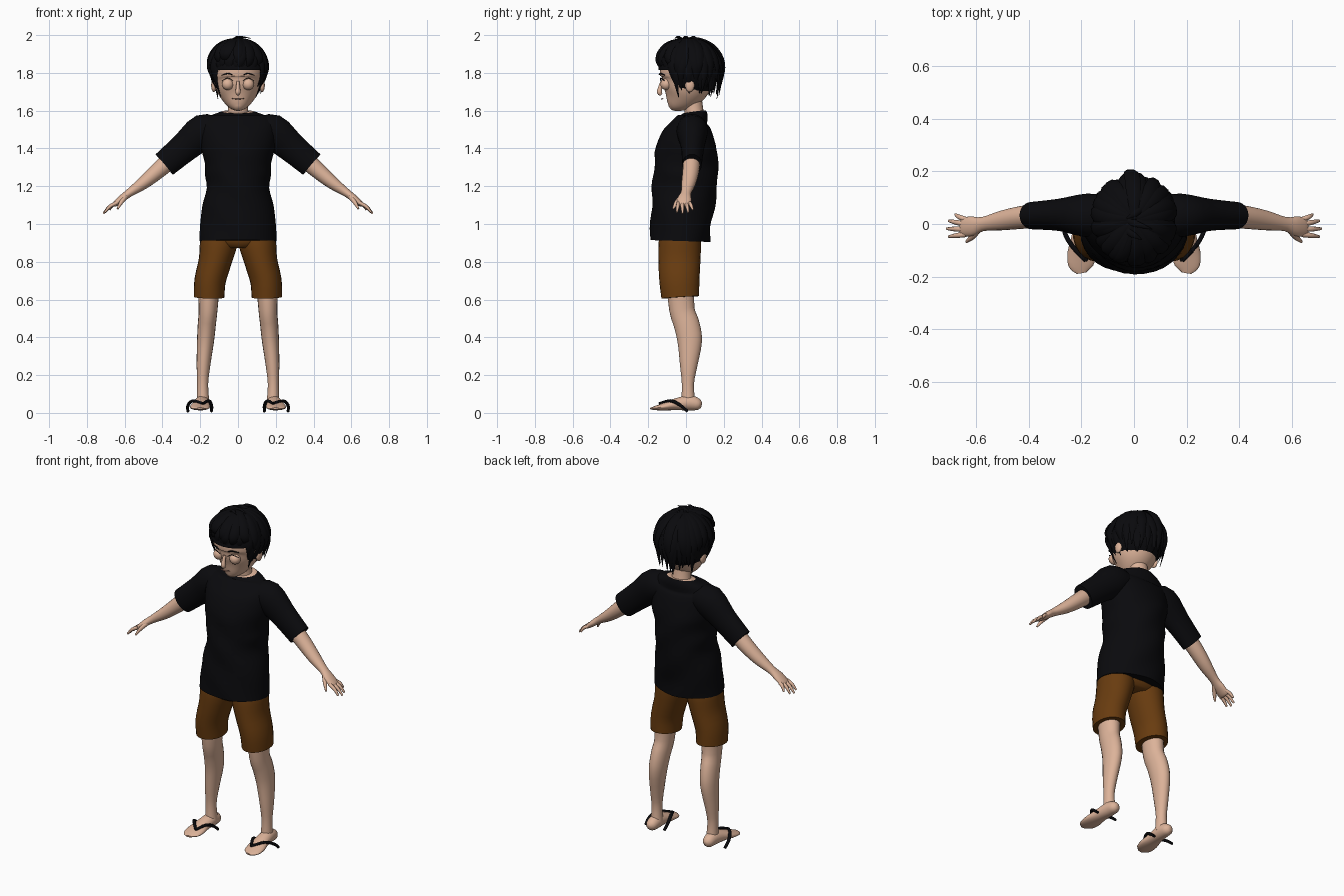
import bpy, bmesh, math, random
from mathutils import Vector

random.seed(4)
cube = bpy.data.objects.get("Cube")
if cube:
    bpy.data.objects.remove(cube)


def material(name, rgb):
    m = bpy.data.materials.new(name)
    m.use_nodes = True
    m.diffuse_color = (*rgb, 1)
    bsdf = next(n for n in m.node_tree.nodes if n.type == 'BSDF_PRINCIPLED')
    bsdf.inputs["Base Color"].default_value = (*rgb, 1)
    return m


SKIN = material("skin", (0.72, 0.45, 0.32))
BLACK = material("black", (0.003, 0.003, 0.004))
BROWN = material("brown_cloth", (0.14, 0.045, 0.005))
LIP = material("lip", (0.38, 0.19, 0.14))


def finish(name, bm, *mats):
    bmesh.ops.recalc_face_normals(bm, faces=bm.faces)
    me = bpy.data.meshes.new(name)
    bm.to_mesh(me)
    bm.free()
    for m in mats:
        me.materials.append(m)
    me.shade_smooth()
    me.set_sharp_from_angle(angle=math.radians(50))
    ob = bpy.data.objects.new(name, me)
    bpy.context.collection.objects.link(ob)
    return ob


def spline(rows, steps):
    """Catmull-Rom interpolation of every number in the rows."""
    out = []
    for i in range(len(rows) - 1):
        a, b = rows[max(i - 1, 0)], rows[i]
        c, d = rows[i + 1], rows[min(i + 2, len(rows) - 1)]
        for k in range(steps):
            t = k / steps
            out.append([q + t / 2 * (r - p + t * (2 * p - 5 * q + 4 * r - s + t * (3 * (q - r) + s - p)))
                        for p, q, r, s in zip(a, b, c, d)])
    return out + [list(rows[-1])]


def loft_into(bm, rows, ref, n=20, steps=3, side=1):
    """Skin elliptical rings (x, y, z, radius along ref, radius across)."""
    rows = spline(rows, steps)
    pts = [Vector((r[0] * side, r[1], r[2])) for r in rows]
    rings = []
    for i, r in enumerate(rows):
        t = (pts[min(i + 1, len(pts) - 1)] - pts[max(i - 1, 0)]).normalized()
        u = Vector(ref)
        u = (u - t * u.dot(t)).normalized()
        w = t.cross(u)
        ring = []
        for k in range(n):
            a = math.tau * k / n
            ring.append(bm.verts.new(pts[i] + u * max(r[3], .001) * math.cos(a) + w * max(r[4], .001) * math.sin(a)))
        rings.append(ring)
    for p, q in zip(rings, rings[1:]):
        for k in range(n):
            bm.faces.new((p[k], p[(k + 1) % n], q[(k + 1) % n], q[k]))
    bm.faces.new(rings[0])
    return bm.faces.new(rings[-1])


def loft(name, rows, mat, ref=(1, 0, 0), **kw):
    bm = bmesh.new()
    loft_into(bm, rows, ref, **kw)
    return finish(name, bm, mat)


def ball(name, centre, radii, mat):
    bm = bmesh.new()
    bmesh.ops.create_uvsphere(bm, u_segments=20, v_segments=12, radius=1)
    for v in bm.verts:
        v.co = Vector(centre) + Vector(a * b for a, b in zip(v.co, radii))
    return finish(name, bm, mat)


def upright(rows):
    return [(0, cy, z, rx, ry) for z, cy, rx, ry in rows]


# Shirt body, with the collar dipping at the front
bm = bmesh.new()
cap = loft_into(bm, upright([
    (.91, -.032, .205, .158), (1.0, -.028, .2, .16), (1.1, -.015, .188, .166),
    (1.19, -.007, .165, .172), (1.26, -.002, .175, .17), (1.32, 0, .175, .168),
    (1.4, .003, .195, .162), (1.5, .013, .205, .127), (1.555, .025, .195, .1),
    (1.585, .04, .15, .08), (1.61, .045, .085, .062)]), (1, 0, 0), n=32)
cap.material_index = 1
for v in bm.verts:
    if v.co.z > 1.5:
        v.co.z -= (v.co.z - 1.5) * 2.4 * max(0, .1 - v.co.y)
    elif v.co.z < 1.4:
        v.co.y += .004 * math.sin(v.co.z * 30 + v.co.x * 25)
finish("shirt_body", bm, BLACK, SKIN)

# Pelvis of the shorts
loft("shorts_seat", upright([(.875, -.032, .1, .09), (.91, -.032, .19, .112), (1.0, -.03, .18, .11)]), BROWN)

# Neck and head
loft("neck", [(0, .05, 1.54, .068, .056), (0, .042, 1.6, .054, .05), (0, .03, 1.7, .052, .05)], SKIN)
loft("head", upright([
    (1.612, -.083, .012, .012), (1.625, -.07, .042, .04), (1.66, -.042, .078, .086),
    (1.7, -.02, .108, .116), (1.75, 0, .126, .136), (1.8, .005, .135, .144),
    (1.87, .01, .13, .14), (1.93, .01, .1, .105), (1.965, .01, .04, .04)]), SKIN, n=28)
loft("nose", [(0, -.128, 1.755, .008, .008), (0, -.138, 1.72, .011, .011),
              (0, -.14, 1.697, .014, .015), (0, -.13, 1.685, .008, .008)], SKIN, n=10)
loft("mouth", [(-.03, -.121, 1.664, .004, .002), (0, -.129, 1.662, .004, .003),
               (.03, -.121, 1.664, .004, .002)], LIP, ref=(0, 1, 0), n=6)

FINGERS = [(-.04, .705, -.048, 1.062), (-.02, .713, -.018, 1.055),
           (.0, .705, .012, 1.06), (.017, .68, .036, 1.075)]

for s, label in ((1, "left"), (-1, "right")):
    # Face details
    ball(label + "_eye", (s * .054, -.105, 1.74), (.031, .03, .031), SKIN)
    ball(label + "_ear", (s * .128, .02, 1.735), (.014, .025, .036), SKIN)
    loft(label + "_brow", [(.03, -.142, 1.79, .004, .002), (.055, -.134, 1.797, .004, .004),
                           (.085, -.113, 1.788, .004, .001)], BLACK, ref=(0, 1, 0), n=6, side=s)
    loft(label + "_lash", [(.026, -.133, 1.758, .003, .001), (.054, -.133, 1.773, .004, .002),
                           (.084, -.113, 1.757, .003, .001)], BLACK, ref=(0, 1, 0), n=6, side=s)

    # Sleeve
    loft(label + "_sleeve", [(.1, .03, 1.5, .075, .06), (.18, .033, 1.49, .083, .093),
                             (.28, .035, 1.408, .062, .079), (.39, .032, 1.315, .052, .071)],
         BLACK, ref=(0, 1, 0), n=24, side=s)

    # Arm, palm, fingers and thumb
    loft(label + "_arm", [(.33, .031, 1.365, .046, .05), (.42, .026, 1.285, .044, .043),
                          (.5, .014, 1.218, .038, .034), (.575, 0, 1.165, .027, .022),
                          (.615, -.008, 1.135, .037, .019), (.65, -.011, 1.106, .036, .014),
                          (.66, -.011, 1.098, .03, .008)], SKIN, ref=(0, 1, 0), side=s)
    for i, (y, tx, ty, tz) in enumerate(FINGERS):
        mid = ((.64 + tx) / 2 + .005, (y + ty) / 2, (1.113 + tz) / 2 + .006)
        loft(f"{label}_finger_{i}", [(.64, y, 1.113, .01, .01), (*mid, .0095, .0095),
                                     (tx, ty, tz, .005, .005)], SKIN, ref=(0, 1, 0), n=8, side=s)
    loft(label + "_thumb", [(.595, -.02, 1.145, .016, .014), (.618, -.05, 1.115, .012, .011),
                            (.638, -.068, 1.08, .005, .005)], SKIN, ref=(0, 1, 0), n=8, side=s)

    # Shorts leg and leg
    loft(label + "_shorts_leg", [(.153, -.03, .612, .081, .1), (.148, -.035, .7, .083, .106),
                                 (.122, -.035, .8, .087, .111), (.103, -.033, .9, .099, .112),
                                 (.1, -.03, .96, .09, .1)], BROWN, n=24, side=s)
    loft(label + "_leg", [(.185, .012, .05, .034, .038), (.187, .01, .15, .029, .032),
                          (.183, .014, .25, .036, .046), (.172, .02, .38, .045, .065),
                          (.165, .003, .47, .048, .068), (.158, -.022, .55, .05, .067),
                          (.155, -.03, .7, .06, .075)], SKIN, side=s)

    # Foot and thong strap
    loft(label + "_foot", [(.19, .083, .04, .01, .012), (.19, .066, .044, .03, .03),
                           (.19, .02, .053, .038, .04), (.195, -.05, .046, .043, .032),
                           (.2, -.11, .034, .053, .021), (.203, -.16, .026, .047, .012),
                           (.2, -.187, .023, .018, .005)], SKIN, side=s)
    for end, ex in (("outer", .265), ("inner", .14)):
        loft(f"{label}_{end}_strap", [(.185, -.14, .05, .007, .007),
                                      ((.185 + 2 * ex) / 3, -.08, .064, .009, .008),
                                      (ex, -.03, .04, .009, .008), (ex, .008, .008, .008, .007)],
             BLACK, ref=(0, 0, 1) if end == "none" else (.7, .7, .1), n=8, side=s)

# Hair cap, open over the face and neck
bm = bmesh.new()
bmesh.ops.create_uvsphere(bm, u_segments=32, v_segments=20, radius=1)
for v in bm.verts:
    v.co = Vector((v.co.x * .15, v.co.y * .162 + .015, v.co.z * .158 + 1.815))
gone = [f for f in bm.faces
        if f.calc_center_median().z < (1.82 if f.calc_center_median().y < -.03 else 1.71)]
bmesh.ops.delete(bm, geom=gone, context='FACES')
finish("hair_cap", bm, BLACK)


# Hair locks falling from the crown, az = 0 at the front
def lock(bm, az, tip_z, width, lift):
    rows = []
    twist = random.uniform(-.2, .2)
    back = max(0, -math.cos(az))
    for i in range(9):
        t = i / 8
        a = az + twist * t * t
        r = math.sin(min(t * 1.25, 1) * math.pi / 2) * (1 - (.28 - .2 * back) * max(0, t - .8) / .2)
        z = 1.975 + lift * .5 - (1.975 - tip_z) * (1 - math.cos(t * math.pi / 2))
        w = width * (.4 + .6 * min(1, t * 3)) * min(1, (1.03 - t) * 2.6)
        rows.append((math.sin(a) * r * (.15 + lift), .018 - math.cos(a) * r * (.162 + lift), z, w, w * .4))
    loft_into(bm, rows, (math.cos(az), math.sin(az), 0), n=6, steps=2)


def tip_height(az):
    a = abs((math.degrees(az) + 180) % 360 - 180)
    if a < 48:
        return 1.785
    if a < 85:
        return 1.685
    return 1.71 if a < 120 else 1.675


bm = bmesh.new()
for count, lift, width in ((34, .0, .026), (26, .01, .028)):
    for i in range(count):
        az = math.tau * (i + random.uniform(-.3, .3)) / count
        lock(bm, az, tip_height(az) + random.uniform(-.025, .03) + lift * 2, width, lift)
lock(bm, math.pi, 1.72, .03, .022)
# Stray tufts on the crown
for x0, x1, y in ((-.05, .07, .0), (-.04, .03, -.04), (.04, -.03, .04)):
    loft_into(bm, [(x0, y + .02, 1.965, .012, .006), ((x0 + x1) / 2, y, 1.99, .012, .006),
                   (x1, y - .02, 1.982, .001, .001)], (0, 1, 0), n=6)
finish("hair_locks", bm, BLACK)
